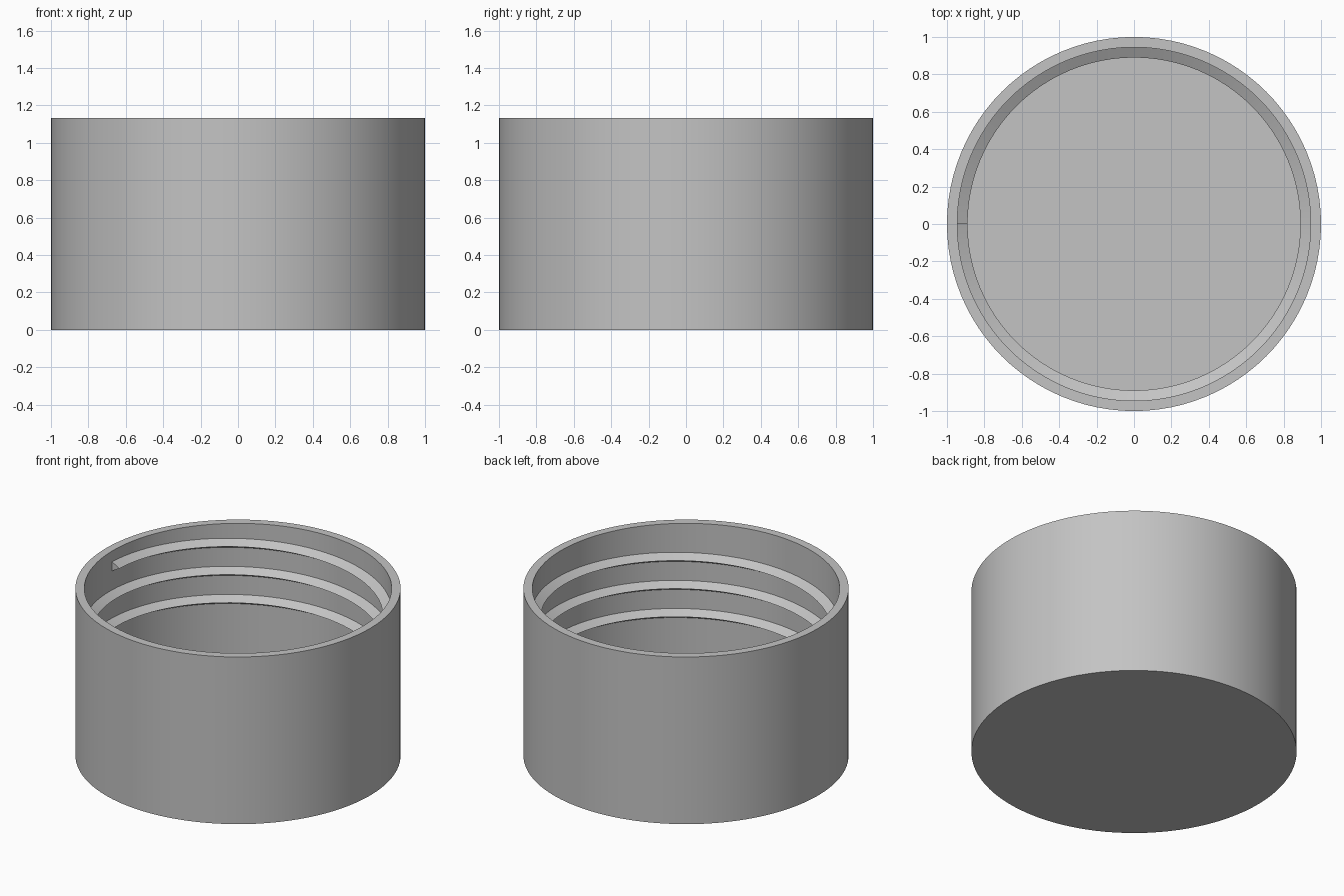
import bpy, bmesh, math

if "Cube" in bpy.data.objects:
    bpy.data.objects.remove(bpy.data.objects["Cube"])

SEG = 96                       # sides around the cap
R_OUT, R_IN, R_CREST = 1.0, 0.945, 0.89
HEIGHT, FLOOR = 1.134, 0.055
TURNS, PITCH, Z_TOP, HALF = 3, 0.1905, 1.03, 0.032

grey = bpy.data.materials.new("light_grey")
grey.diffuse_color = (0.55, 0.55, 0.55, 1)
grey.use_nodes = True
grey.node_tree.nodes["Principled BSDF"].inputs["Base Color"].default_value = grey.diffuse_color


def finish(name, bm):
    bmesh.ops.recalc_face_normals(bm, faces=bm.faces)
    mesh = bpy.data.meshes.new(name)
    bm.to_mesh(mesh)
    bm.free()
    mesh.materials.append(grey)
    obj = bpy.data.objects.new(name, mesh)
    bpy.context.collection.objects.link(obj)
    bpy.ops.object.select_all(action='DESELECT')
    bpy.context.view_layer.objects.active = obj
    obj.select_set(True)
    bpy.ops.object.shade_smooth_by_angle(angle=math.radians(30))
    return obj


def ring(bm, profile, angle, lift=0.0):
    c, s = math.cos(angle), math.sin(angle)
    return [bm.verts.new((r * c, r * s, z + lift)) for r, z in profile]


# Cup-shaped body: outer wall, rim, inner wall, capped underside and floor
bm = bmesh.new()
profile = [(R_OUT, 0), (R_OUT, HEIGHT), (R_IN, HEIGHT), (R_IN, FLOOR)]
cols = [ring(bm, profile, 2 * math.pi * i / SEG) for i in range(SEG)]
for i, a in enumerate(cols):
    b = cols[(i + 1) % SEG]
    for j in range(3):
        bm.faces.new((a[j], b[j], b[j + 1], a[j + 1]))
bm.faces.new([c[0] for c in cols])
bm.faces.new([c[3] for c in cols])
finish("cap_body", bm)

# Triangular screw thread winding up the inner wall, ending on the left side
bm = bmesh.new()
root = R_IN + 0.002            # sits slightly inside the wall
tri = [(root, HALF), (R_CREST, 0), (root, -HALF)]
cols = []
for i in range(TURNS * SEG + 1):
    turn = i / SEG
    cols.append(ring(bm, tri, math.pi + 2 * math.pi * turn,
                     Z_TOP - (TURNS - turn) * PITCH))
for a, b in zip(cols, cols[1:]):
    for j in range(3):
        k = (j + 1) % 3
        bm.faces.new((a[j], b[j], b[k], a[k]))
bm.faces.new(cols[0])
bm.faces.new(cols[-1])
finish("screw_thread", bm)
